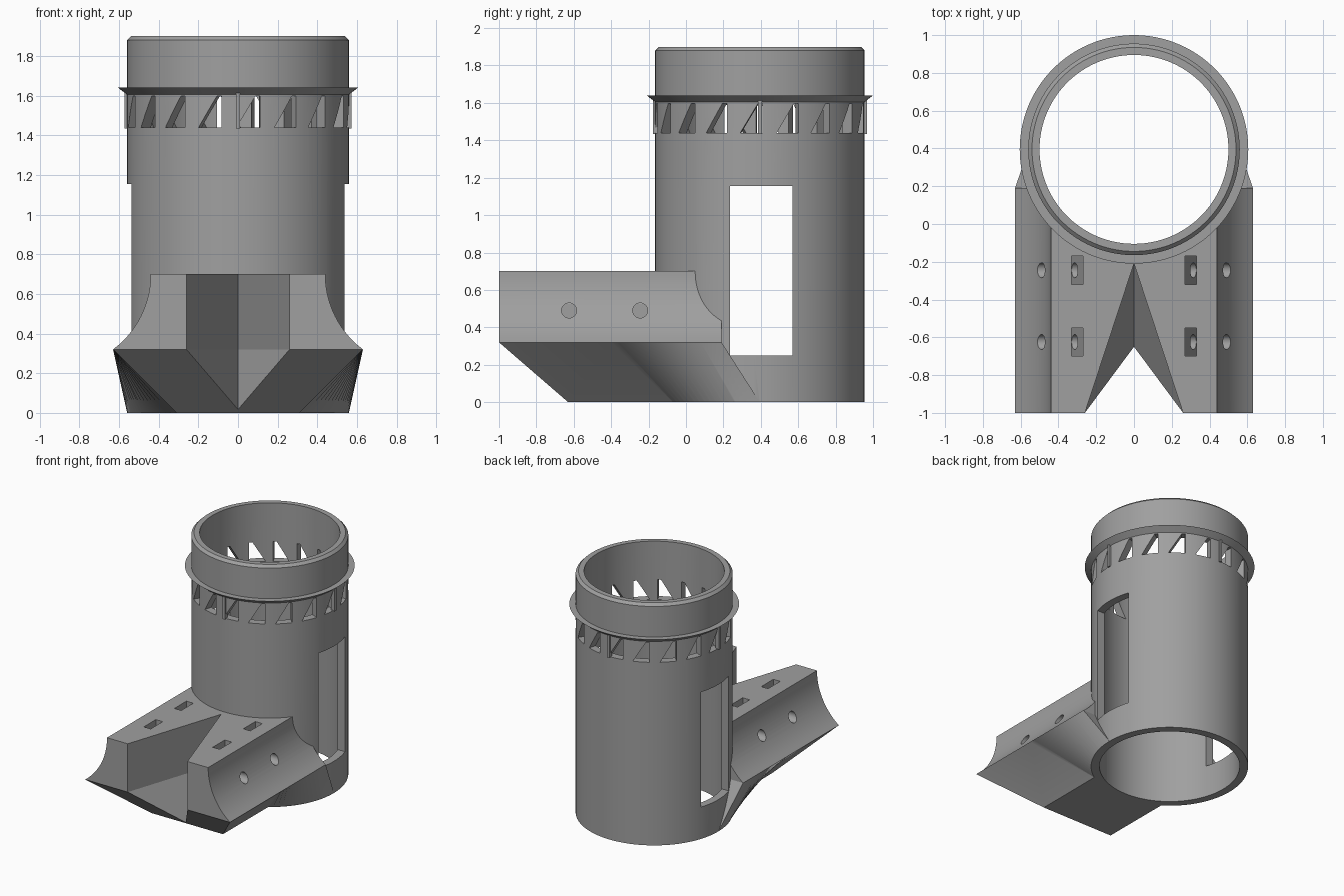
import bpy, bmesh, math
from mathutils import Vector, Matrix

if "Cube" in bpy.data.objects:
    bpy.data.objects.remove(bpy.data.objects["Cube"])

CY, R, BORE = 0.395, 0.56, 0.50   # tube centre, outer and inner radius
SEG = 108

grey = bpy.data.materials.new("plain grey")
grey.diffuse_color = (0.35, 0.35, 0.35, 1)
grey.use_nodes = True
grey.node_tree.nodes["Principled BSDF"].inputs["Base Color"].default_value = grey.diffuse_color


def finish(name, bm):
    bmesh.ops.recalc_face_normals(bm, faces=bm.faces)
    me = bpy.data.meshes.new(name)
    bm.to_mesh(me)
    bm.free()
    ob = bpy.data.objects.new(name, me)
    bpy.context.collection.objects.link(ob)
    me.materials.append(grey)
    return ob


def loft(name, rings):
    """Capped solid through rings of equal point count."""
    bm = bmesh.new()
    vs = [[bm.verts.new(p) for p in ring] for ring in rings]
    n = len(vs[0])
    for a, b in zip(vs, vs[1:]):
        for i in range(n):
            bm.faces.new((a[i], a[(i + 1) % n], b[(i + 1) % n], b[i]))
    bm.faces.new(vs[0])
    bm.faces.new(vs[-1])
    return finish(name, bm)


def hull(name, pts):
    bm = bmesh.new()
    for p in pts:
        bm.verts.new(p)
    bmesh.ops.convex_hull(bm, input=bm.verts)
    return finish(name, bm)


def box(name, x0, x1, y0, y1, z0, z1):
    return hull(name, [(x, y, z) for x in (x0, x1) for y in (y0, y1) for z in (z0, z1)])


def lathe(name, profile):
    return loft(name, [[(r * math.cos(2 * math.pi * i / SEG), CY + r * math.sin(2 * math.pi * i / SEG), z)
                        for i in range(SEG)] for r, z in profile])


def combine(target, tool, op):
    tool.hide_render = True
    m = target.modifiers.new(op, 'BOOLEAN')
    m.operation, m.object, m.solver = op, tool, 'EXACT'
    bpy.context.view_layer.objects.active = target
    bpy.ops.object.modifier_apply(modifier=m.name)
    bpy.data.objects.remove(tool, do_unlink=True)


def around(u, r, z, ang):
    """Point at tangent offset u and radius r, ang measured from the front."""
    p = Matrix.Rotation(ang, 3, 'Z') @ Vector((u, -r, z))
    return p + Vector((0, CY, 0))


# Tube with flared collar and chamfered rim
tube = lathe("tube_with_mount", [(R, 0), (R, 1.605), (0.605, 1.64), (R, 1.6401), (R, 1.88), (0.54, 1.9)])

# Mount block: flat top, concave sides
side = []
for i in range(17):
    z = 0.32 + 0.38 * i / 16
    side.append((0.915 - math.sqrt(0.475 ** 2 - (0.70 - z) ** 2), z))
section = side + [(-x, z) for x, z in reversed(side)]
block = loft("mount_block", [[(x, y, z) for x, z in section] for y in (-1, 0.19)])

# Tapered underside blending into the tube foot
low, high = [(0.31, -0.63, 0)], [(0.63, -1, 0.32)]
a0, N = math.asin(0.465 / R), 16
for i in range(N + 1):
    t = i / N
    a = a0 * (1 - t)
    low.append((0.559 * math.cos(a), CY - 0.559 * math.sin(a), 0))
    high.append((0.63, -0.40 + 0.59 * t, 0.32))
flip = lambda pts: pts + [(-x, y, z) for x, y, z in reversed(pts)]
underside = loft("mount_underside", [flip(low), flip(high)])

combine(block, underside, 'UNION')

# V notch with sloping lower faces
notch = [(0, -0.21, 0.32), (0, -0.65, 0.017), (0, -0.21, 0.8)]
for s in (-1, 1):
    notch += [(s * 0.26, -1, 0.8), (s * 0.26, -1, 0.32)]
combine(block, hull("notch", notch + [(x, y - 0.2, z) for x, y, z in notch]), 'DIFFERENCE')

# Strap slots in the top joined to round side holes
for s in (-1, 1):
    for y in (-0.245, -0.625):
        pts = [(s * x, y + d, z) for d in (-0.075, 0.075)
               for x, z in ((0.27, 0.8), (0.33, 0.8), (0.33, 0.45), (0.27, 0.60))]
        combine(block, hull("strap_slot", pts), 'DIFFERENCE')
        ring = [(0.04 * math.cos(2 * math.pi * i / 24), 0.04 * math.sin(2 * math.pi * i / 24)) for i in range(24)]
        hole = loft("side_hole", [[(s * x, y + a, 0.49 + b) for a, b in ring] for x in (0.30, 0.7)])
        combine(block, hole, 'DIFFERENCE')

combine(tube, block, 'UNION')
combine(tube, lathe("bore", [(BORE, -0.1), (BORE, 2.1)]), 'DIFFERENCE')
combine(tube, box("side_window", -1, 1, 0.235, 0.57, 0.25, 1.155), 'DIFFERENCE')

# Ring of slanted vents
for k in range(18):
    ang = math.radians(5.4 + 20 * k)
    shape = ((-0.06, 1.44), (0.06, 1.44), (0.06, 1.597), (0.035, 1.597))
    combine(tube, hull("vent", [around(u, r, z, ang) for r in (0.42, 0.6) for u, z in shape]), 'DIFFERENCE')

bpy.ops.object.select_all(action='DESELECT')
tube.select_set(True)
bpy.context.view_layer.objects.active = tube
bpy.ops.object.shade_smooth_by_angle(angle=math.radians(20))

# Thin alignment ribs under the collar
for k in range(4):
    hull("alignment_rib", [around(u, r, z, math.pi / 2 * k) for u in (-0.01, 0.01)
                           for r in (0.54, 0.572) for z in (1.435, 1.612)])
